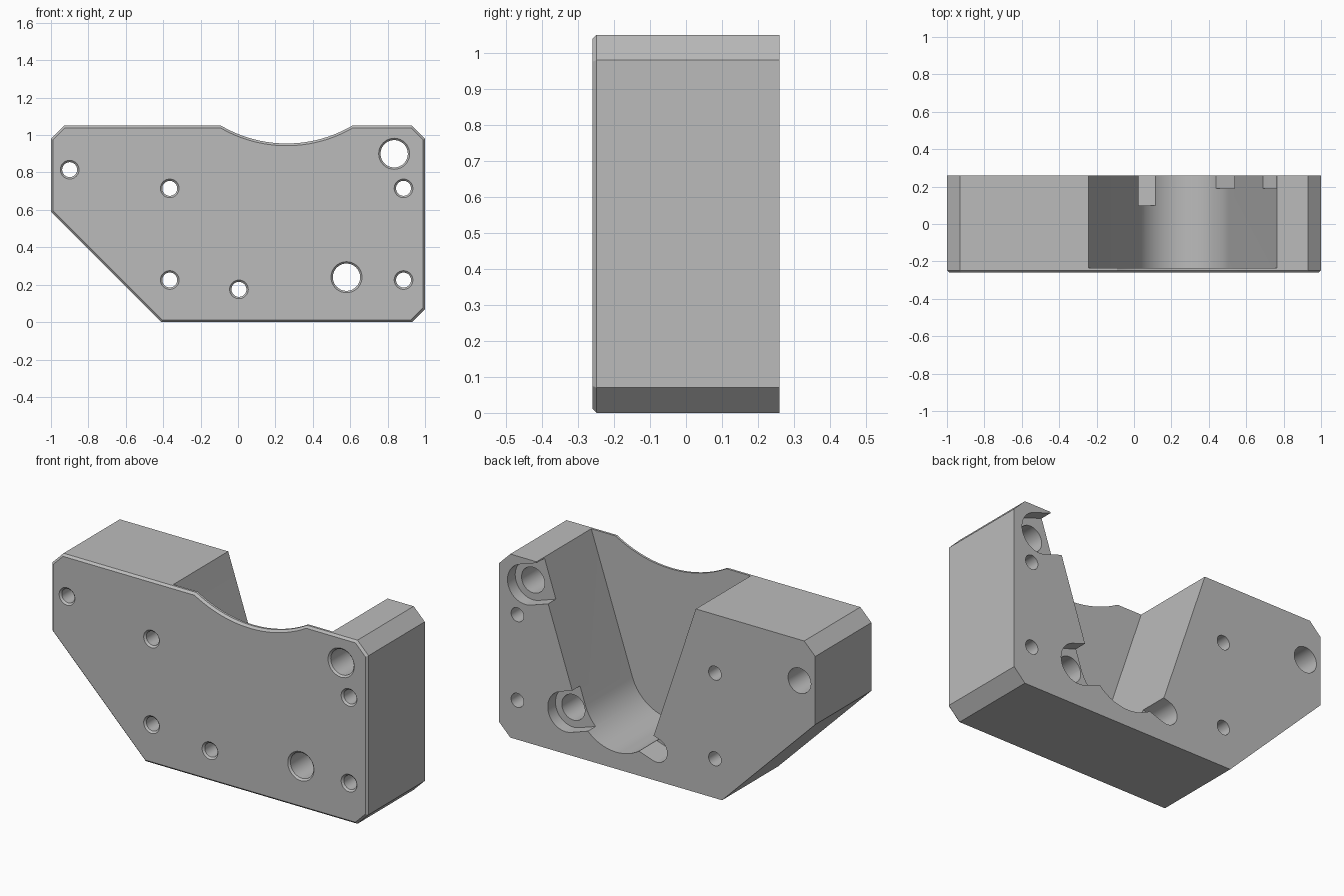
import bpy, bmesh, math
from mathutils import Vector

cube = bpy.data.objects.get("Cube")
if cube:
    bpy.data.objects.remove(cube, do_unlink=True)

grey = bpy.data.materials.new("machined grey")
grey.use_nodes = True
colour = (0.5, 0.5, 0.5, 1)
grey.diffuse_color = colour
grey.node_tree.nodes["Principled BSDF"].inputs["Base Color"].default_value = colour

FRONT, BACK = -0.26, 0.26
CHAMFER = 0.012
MID = 0.26            # centre line of the pocket
WALL = math.radians(18.5)


def arc(cx, cz, r, a0, a1, n):
    return [(cx + r * math.cos(a0 + (a1 - a0) * i / n),
             cz + r * math.sin(a0 + (a1 - a0) * i / n)) for i in range(n + 1)]


def loft(name, sections, bevel_front=0):
    """Closed solid through (y, outline) sections, front to back."""
    bm = bmesh.new()
    rings = [[bm.verts.new((x, y, z)) for x, z in pts] for y, pts in sections]
    front = bm.faces.new(rings[0])
    bm.faces.new(rings[-1][::-1])
    for a, b in zip(rings, rings[1:]):
        for i in range(len(a)):
            j = (i + 1) % len(a)
            bm.faces.new((a[i], b[i], b[j], a[j]))
    bmesh.ops.recalc_face_normals(bm, faces=bm.faces)
    if bevel_front:
        bmesh.ops.bevel(bm, geom=list(front.edges), offset=bevel_front,
                        segments=1, affect='EDGES')
    mesh = bpy.data.meshes.new(name)
    bm.to_mesh(mesh)
    bm.free()
    mesh.materials.append(grey)
    obj = bpy.data.objects.new(name, mesh)
    bpy.context.collection.objects.link(obj)
    return obj


def cut(cutter):
    cutter.hide_render = True
    bpy.context.view_layer.objects.active = block
    mod = block.modifiers.new("cut", 'BOOLEAN')
    mod.operation, mod.solver, mod.object = 'DIFFERENCE', 'EXACT', cutter
    bpy.ops.object.modifier_apply(modifier=mod.name)
    bpy.data.objects.remove(cutter, do_unlink=True)


def drill(x, z, r, back_r=None, depth=0):
    """Through hole with a chamfered mouth and optional wider back bore."""
    steps = [(FRONT - 0.01, r + 0.02), (FRONT + 0.01, r), (BACK + 0.1, r)]
    if back_r:
        steps[2:] = [(BACK - depth, r), (BACK - depth, back_r), (BACK + 0.1, back_r)]
    cut(loft("drill", [(y, arc(x, z, q, 0, math.tau, 40)[:-1]) for y, q in steps]))


def slot(x, z, r, side, depth):
    """Round-ended recess in the back, opening square through the pocket wall."""
    a = WALL if side > 0 else math.pi - WALL
    pts = arc(x, z, r, a + math.pi / 2, a + math.pi * 1.5, 28)
    run = Vector((math.cos(a), math.sin(a))) * 0.2
    pts += [tuple(Vector(pts[-1]) + run), tuple(Vector(pts[0]) + run)]
    cut(loft("slot", [(BACK - depth, pts), (BACK + 0.1, pts)]))


# Main block with cut corners and a shallow curved dip in the top
half, dip = 0.35, 0.095
dip_r = (half ** 2 + dip ** 2) / (2 * dip)
sweep = math.asin(half / dip_r)
outline = [(-1, 0.59), (-0.41, 0), (0.93, 0), (1, 0.07), (1, 0.98), (0.93, 1.05)]
outline += arc(MID, 1.05 - dip + dip_r, dip_r, -math.pi / 2 + sweep, -math.pi / 2 - sweep, 32)
outline += [(-0.93, 1.05), (-1, 0.98)]
block = loft("mounting_block", [(FRONT, outline), (BACK, outline)], CHAMFER)

# Round-bottomed V pocket, leaving a thin front plate
r, cz, top = 0.257, 0.353, 1.2
pocket = arc(MID, cz, r, -math.pi + WALL, -WALL, 32)
pocket = arc(MID, cz, r, math.pi + WALL, math.tau - WALL, 32)
reach = pocket[-1][0] + (top - pocket[-1][1]) * math.tan(WALL)
pocket += [(reach, top), (2 * MID - reach, top)]
cut(loft("pocket", [(-0.235, pocket), (BACK + 0.1, pocket)]))

# Bolt holes and their recesses
for x, z in ((0.835, 0.9), (0.58, 0.24)):
    drill(x, z, 0.073)
    slot(x, z, 0.113, -1, 0.07)

# Plain pin holes
for x in (-0.365, 0.885):
    for z in (0.225, 0.715):
        drill(x, z, 0.04)

# Corner hole and the hole beside the pocket, wider at the back
drill(-0.9, 0.815, 0.04, 0.072, 0.16)
drill(0.005, 0.175, 0.04)
slot(0.005, 0.175, 0.068, 1, 0.16)

# Smooth curved walls, crisp edges
bpy.ops.object.select_all(action='DESELECT')
block.select_set(True)
bpy.context.view_layer.objects.active = block
bpy.ops.object.shade_smooth_by_angle(angle=math.radians(25))
